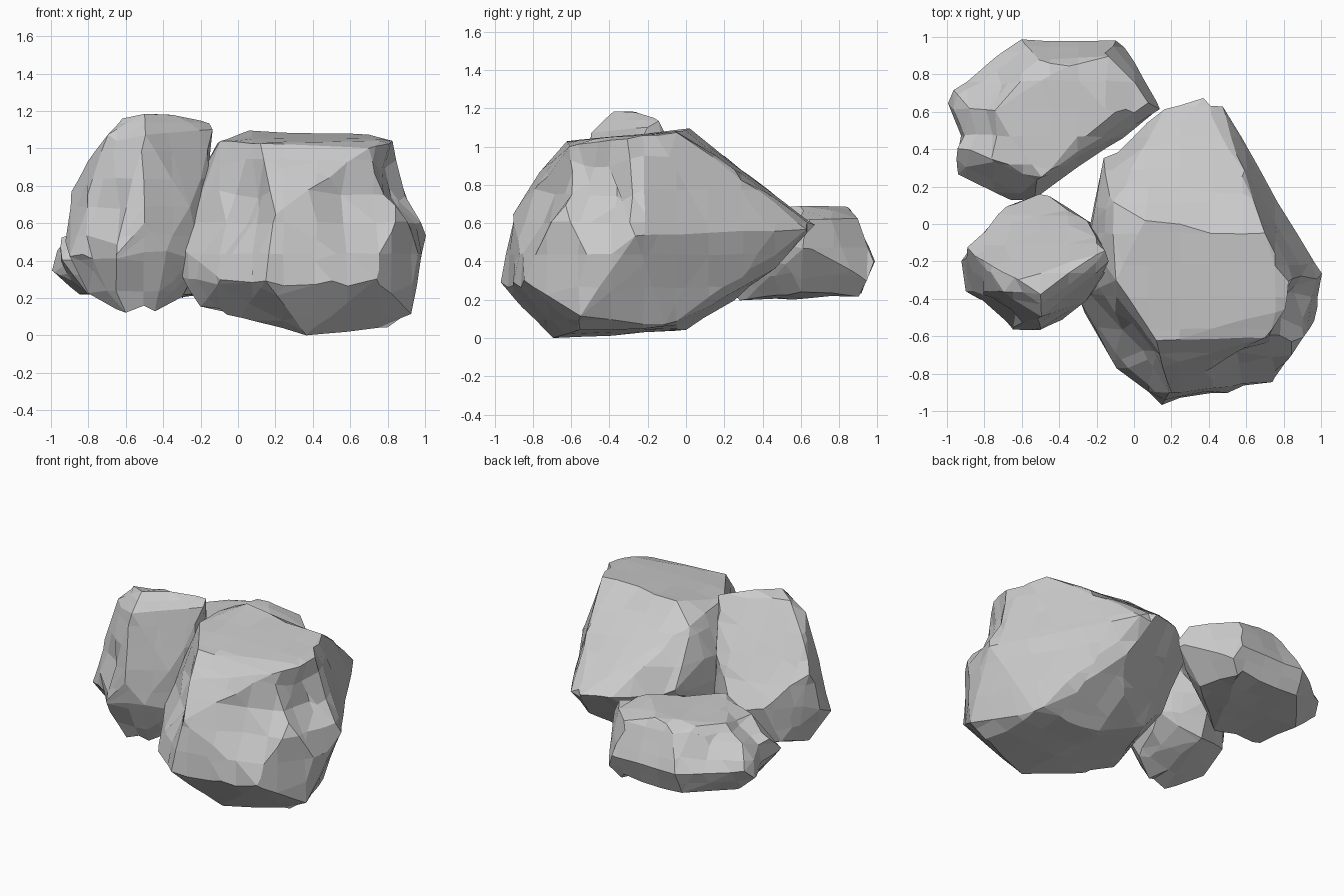
import bpy, bmesh, random
from mathutils import Vector, noise


def axis_vec(i):
    return Vector([1.0 if k == i else 0.0 for k in range(3)])


def rock(name, corners, dents=(), step=0.17, rough=0.012, seed=1):
    """Chiselled boulder: hull of main corners, cut into facets, chipped."""
    random.seed(seed)
    bm = bmesh.new()
    for c in corners:
        bm.verts.new(c)
    res = bmesh.ops.convex_hull(bm, input=bm.verts[:])
    loose = [v for v in bm.verts if not v.link_faces]
    bmesh.ops.delete(bm, geom=loose, context='VERTS')
    # merge nearly coplanar triangles into broad planes
    bmesh.ops.dissolve_limit(bm, angle_limit=0.12, verts=bm.verts[:], edges=bm.edges[:])
    # slice the planes into facets
    for axis in range(3):
        n = axis_vec(axis)
        pos = -1.0 + random.uniform(0.02, step)
        while pos < 1.25:
            bmesh.ops.bisect_plane(bm, geom=bm.verts[:] + bm.edges[:] + bm.faces[:],
                                   plane_co=n * pos, plane_no=n, dist=0.002)
            pos += step
    bmesh.ops.remove_doubles(bm, verts=bm.verts[:], dist=0.045)
    # chips and roughness
    mid = sum((v.co for v in bm.verts), Vector()) / len(bm.verts)
    for v in bm.verts:
        base = v.co.copy()
        for centre, radius, depth in dents:
            d = (base - Vector(centre)).length / radius
            if d < 1:
                v.co += (mid - base).normalized() * depth * (1 - d * d)
        v.co += noise.noise_vector(base * 5 + Vector((seed, 0, 0))) * rough
    bmesh.ops.recalc_face_normals(bm, faces=bm.faces[:])
    lo = min(v.co.z for v in bm.verts)
    for v in bm.verts:
        v.co.z = max(v.co.z, 0.0)
    me = bpy.data.meshes.new(name)
    bm.to_mesh(me)
    bm.free()
    ob = bpy.data.objects.new(name, me)
    bpy.context.collection.objects.link(ob)
    return ob


# Large boulder
rock("large_boulder", [
    (-0.10, -0.30, 1.04), (-0.12, 0.10, 1.02), (0.06, 0.02, 1.09), (0.70, -0.05, 1.08),
    (0.83, -0.30, 1.04), (0.82, -0.46, 1.04), (0.70, -0.60, 1.00), (0.12, -0.62, 1.03),
    (0.58, 0.25, 0.88), (0.00, 0.28, 0.88), (0.37, 0.67, 0.59), (0.17, 0.62, 0.60),
    (0.47, 0.63, 0.57), (-0.17, 0.35, 0.65), (-0.22, 0.05, 0.80), (-0.22, -0.15, 0.83),
    (-0.29, -0.40, 0.46), (-0.30, -0.42, 0.30), (1.0, -0.27, 0.53), (0.98, -0.50, 0.40),
    (0.87, -0.65, 0.70), (0.74, -0.85, 0.30), (0.93, -0.55, 0.12), (0.15, -0.97, 0.29),
    (-0.09, -0.78, 0.30), (0.20, -0.90, 0.65), (0.15, -0.77, 0.87), (0.37, -0.70, 0.0),
    (0.80, -0.55, 0.04), (0.75, -0.10, 0.06), (0.30, 0.00, 0.04), (-0.20, -0.45, 0.15),
    (0.00, -0.60, 0.10), (0.00, 0.10, 0.15), (-0.15, 0.10, 0.30), (0.30, 0.25, 0.20),
    (0.45, 0.45, 0.35)],
    dents=[((0.87, -0.48, 0.82), 0.25, 0.12), ((0.62, -0.75, 0.70), 0.22, 0.07),
           ((-0.03, -0.72, 0.72), 0.24, 0.09)], seed=3)

# Tall leaning boulder
rock("tall_boulder", [
    (-0.15, -0.15, 1.15), (-0.13, -0.20, 1.10), (-0.14, -0.22, 0.97), (-0.50, -0.37, 1.19),
    (-0.62, -0.30, 1.16), (-0.38, -0.25, 1.18), (-0.50, -0.50, 1.07), (-0.70, -0.36, 1.08),
    (-0.80, -0.20, 0.93), (-0.89, -0.12, 0.77), (-0.92, -0.20, 0.50), (-0.90, -0.36, 0.42),
    (-0.72, -0.48, 0.55), (-0.67, -0.56, 0.42), (-0.50, -0.57, 0.60), (-0.38, -0.52, 0.45),
    (-0.25, -0.40, 0.70), (-0.20, -0.36, 0.40), (-0.48, 0.17, 0.50), (-0.68, 0.09, 0.55),
    (-0.25, 0.02, 0.80), (-0.22, 0.0, 0.35), (-0.60, -0.40, 0.11), (-0.44, -0.38, 0.13),
    (-0.30, -0.30, 0.20), (-0.80, -0.25, 0.22), (-0.50, 0.08, 0.25), (-0.75, 0.0, 0.30)],
    dents=[((-0.70, -0.48, 0.62), 0.14, 0.06), ((-0.82, -0.40, 0.32), 0.14, 0.05)],
    step=0.15, seed=8)

# Low boulder at the back
rock("low_boulder", [
    (-0.99, 0.64, 0.35), (-0.97, 0.72, 0.42), (-0.90, 0.65, 0.56), (-0.82, 0.82, 0.42),
    (-0.61, 0.98, 0.40), (-0.10, 0.98, 0.40), (-0.05, 0.94, 0.30), (-0.50, 0.87, 0.66),
    (-0.12, 0.90, 0.62), (-0.77, 0.60, 0.66), (-0.76, 0.35, 0.64), (-0.50, 0.25, 0.67),
    (-0.10, 0.60, 0.69), (-0.35, 0.85, 0.68), (0.15, 0.61, 0.50), (0.08, 0.65, 0.62),
    (0.02, 0.53, 0.38), (-0.54, 0.14, 0.45), (-0.66, 0.13, 0.38), (-0.94, 0.27, 0.40),
    (-0.95, 0.40, 0.52), (-0.80, 0.30, 0.22), (-0.45, 0.28, 0.20), (-0.05, 0.60, 0.24),
    (-0.12, 0.90, 0.22), (-0.60, 0.92, 0.24), (-0.85, 0.65, 0.22)],
    dents=[((-0.85, 0.50, 0.60), 0.17, 0.07), ((-0.97, 0.48, 0.42), 0.12, 0.05),
           ((-0.80, 0.78, 0.58), 0.15, 0.05)],
    step=0.15, seed=5)
